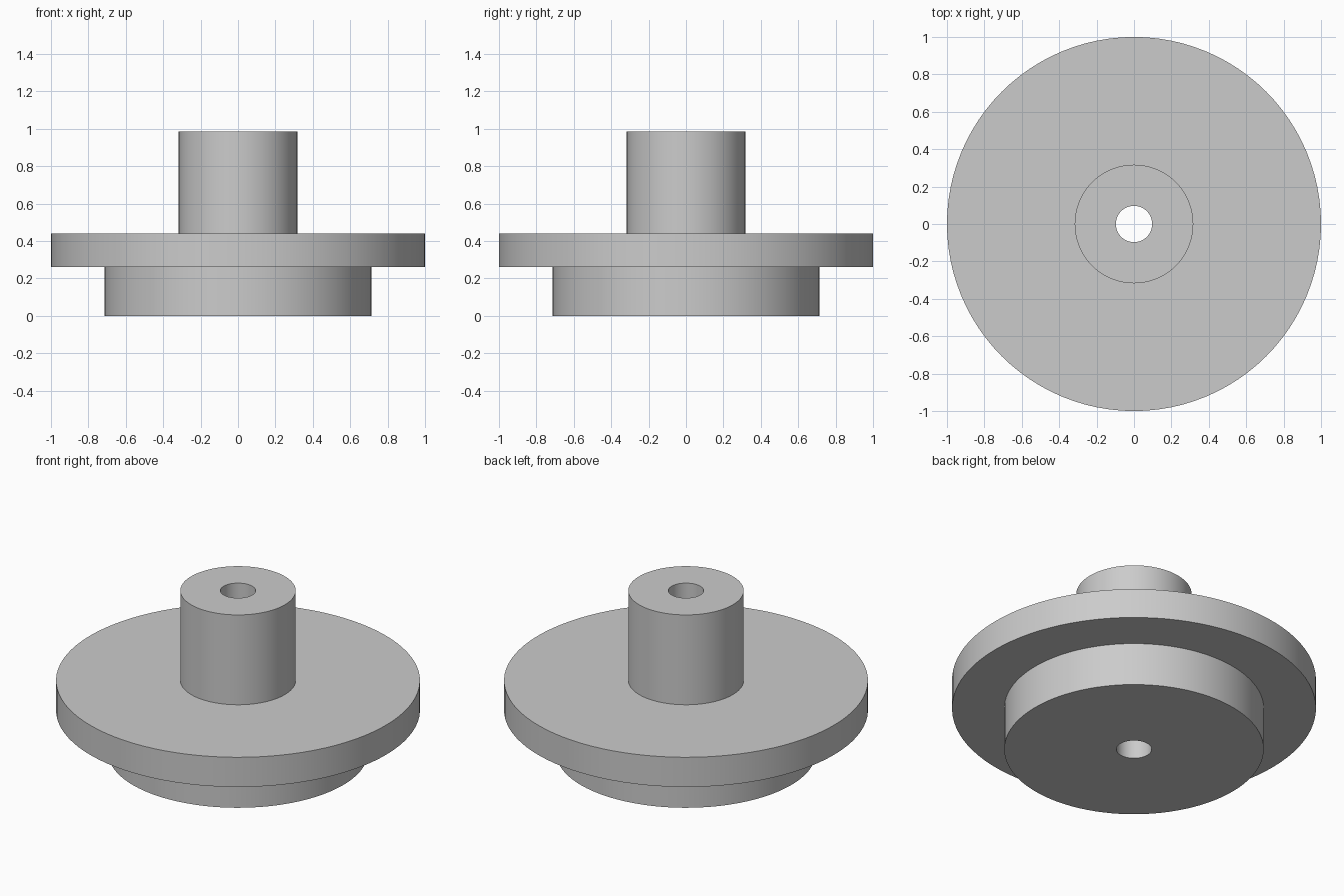
import bpy
import bmesh
from math import radians, tau

cube = bpy.data.objects.get("Cube")
if cube:
    bpy.data.objects.remove(cube, do_unlink=True)

# Single plain grey
grey = bpy.data.materials.new("plain grey")
grey.use_nodes = True
colour = (0.6, 0.6, 0.6, 1)
grey.diffuse_color = colour
grey.node_tree.nodes["Principled BSDF"].inputs["Base Color"].default_value = colour

# Radii and heights of the turned part
BORE, HUB, FLANGE, BASE = 0.097, 0.317, 1.0, 0.713
BASE_TOP, FLANGE_TOP, HUB_TOP = 0.26, 0.44, 0.985
SEGMENTS = 96

# Closed half section: base, flange, hub, then back down the bore
profile = [
    (BORE, 0), (BASE, 0), (BASE, BASE_TOP), (FLANGE, BASE_TOP),
    (FLANGE, FLANGE_TOP), (HUB, FLANGE_TOP), (HUB, HUB_TOP), (BORE, HUB_TOP),
]

# Turn the section around the z axis
bm = bmesh.new()
verts = [bm.verts.new((r, 0, z)) for r, z in profile]
edges = [bm.edges.new((a, b)) for a, b in zip(verts, verts[1:] + verts[:1])]
bmesh.ops.spin(bm, geom=verts + edges, cent=(0, 0, 0), axis=(0, 0, 1),
               angle=tau, steps=SEGMENTS, use_merge=True)
bmesh.ops.remove_doubles(bm, verts=bm.verts, dist=0.0001)
bmesh.ops.recalc_face_normals(bm, faces=bm.faces)

mesh = bpy.data.meshes.new("flanged_hub")
bm.to_mesh(mesh)
bm.free()
mesh.materials.append(grey)
hub = bpy.data.objects.new("flanged_hub", mesh)
bpy.context.collection.objects.link(hub)

# Smooth round walls, crisp rims
bpy.ops.object.select_all(action='DESELECT')
hub.select_set(True)
bpy.context.view_layer.objects.active = hub
bpy.ops.object.shade_smooth_by_angle(angle=radians(30))
